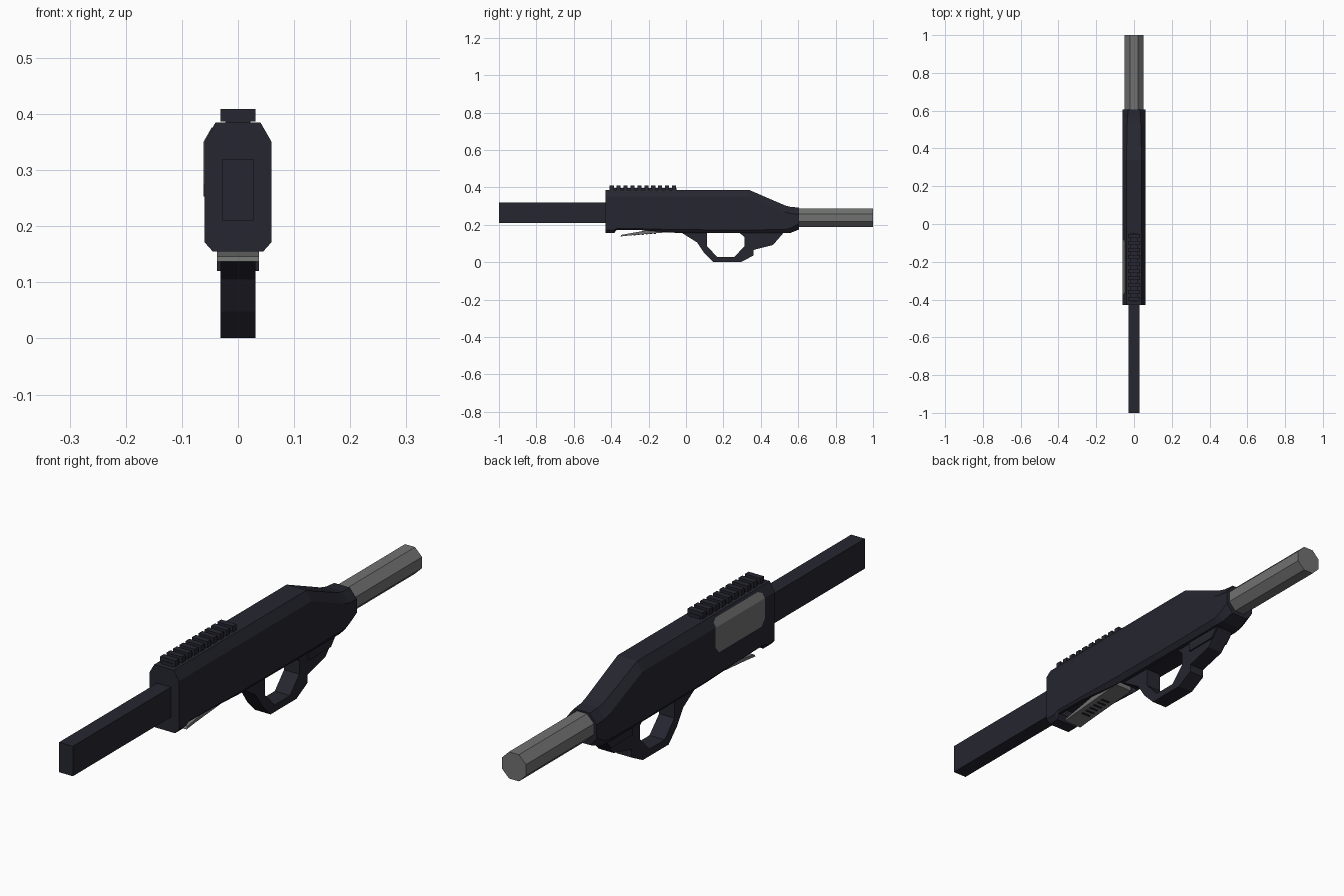
import bpy, bmesh, math

if "Cube" in bpy.data.objects:
    bpy.data.objects.remove(bpy.data.objects["Cube"])


def material(name, rgb):
    m = bpy.data.materials.new(name)
    m.diffuse_color = (*rgb, 1)
    m.use_nodes = True
    m.node_tree.nodes["Principled BSDF"].inputs["Base Color"].default_value = m.diffuse_color
    return m


DARK = material("dark gunmetal", (0.019, 0.019, 0.030))
GREY = material("grey steel", (0.16, 0.165, 0.16))


def loft(name, rings, mat):
    """Join equal-sized closed rings of points into a capped solid."""
    bm = bmesh.new()
    loops = [[bm.verts.new(p) for p in r] for r in rings]
    n = len(loops[0])
    for a, b in zip(loops, loops[1:]):
        for i in range(n):
            bm.faces.new((a[i], a[(i + 1) % n], b[(i + 1) % n], b[i]))
    bm.faces.new(loops[0])
    bm.faces.new(loops[-1])
    bmesh.ops.recalc_face_normals(bm, faces=bm.faces)
    me = bpy.data.meshes.new(name)
    bm.to_mesh(me)
    bm.free()
    me.materials.append(mat)
    ob = bpy.data.objects.new(name, me)
    bpy.context.collection.objects.link(ob)
    return ob


def prism(name, profile, half, mat):
    """Side profile (y, z) extruded across x."""
    return loft(name, [[(x, y, z) for y, z in profile] for x in (-half, half)], mat)


def box(name, half, y0, y1, z0, z1, mat):
    return prism(name, [(y0, z0), (y1, z0), (y1, z1), (y0, z1)], half, mat)


def cut(ob, cutter):
    cutter.hide_render = True
    cutter.hide_viewport = True
    cutter.display_type = 'WIRE'
    mod = ob.modifiers.new("cut", 'BOOLEAN')
    mod.operation = 'DIFFERENCE'
    mod.solver = 'EXACT'
    mod.object = cutter


def octagon(y, zb, zt, w, wb, wt, cb, ct):
    """Chamfered cross-section: bottom/top half widths and chamfer heights."""
    r = [(wb, zb), (w, zb + cb), (w, zt - ct), (wt, zt)]
    return [(x, y, z) for x, z in r] + [(-x, y, z) for x, z in reversed(r)]


# Receiver: lofted chamfered sections, sloping down at the rear
stations = [(-0.43, .155, .385, .06, .045, .04, .017, .035),
            (-0.385, .155, .385, .06, .045, .04, .017, .035),
            (-0.37, .173, .385, .06, .052, .04, .008, .035),
            (-0.24, .171, .385, .06, .052, .04, .008, .035),
            (-0.06, .157, .385, .06, .045, .04, .017, .035),
            (0.34, .155, .385, .06, .045, .04, .017, .035),
            (0.53, .155, .303, .06, .045, .036, .02, .035),
            (0.56, .157, .295, .06, .042, .034, .025, .035),
            (0.605, .175, .292, .06, .034, .032, .032, .035)]
receiver = loft("receiver", [octagon(*s) for s in stations], DARK)
cut(receiver, box("loading_port_cutter", .042, -.37, -.03, .10, .20, DARK))

# Front bar and octagonal rear tube
box("front_bar", .028, -1, -.40, .21, .32, DARK)
R = .049 / math.cos(math.pi / 8)
tube = [[(R * math.cos(a), y, .238 + R * math.sin(a))
         for a in (math.pi / 8 + i * math.pi / 4 for i in range(8))] for y in (.56, 1)]
loft("rear_tube", tube, GREY)

# Sight rail with teeth
box("rail_base", .022, -.41, -.05, .38, .396, DARK)
for i in range(10):
    y = -.408 + i * .037
    box("rail_tooth", .031, y, y + .022, .387, .409, DARK)

# Trigger guard with open loop, rear block and trigger
guard = prism("trigger_guard", [(-.02, .165), (-.02, .155), (.06, .105), (.098, .048), (.145, .001),
                                (.295, .001), (.36, .035), (.36, .065), (.465, .092),
                                (.52, .155), (.52, .165)], .031, DARK)
cut(guard, prism("guard_hole_cutter", [(.112, .155), (.112, .085), (.168, .027), (.258, .027),
                                       (.312, .085), (.312, .135), (.288, .155)], .1, DARK))
prism("guard_rear_block", [(.36, .16), (.36, .12), (.488, .12), (.522, .16)], .037, DARK)

# Shell lifter with grip ridges
prism("shell_lifter", [(-.352, .137), (-.30, .143), (-.06, .163), (-.06, .180),
                       (-.20, .172), (-.345, .146)], .037, GREY)
for i in range(6):
    y = -.28 + i * .022
    z = .143 + (y + .30) / .24 * .02
    box("lifter_groove", .018, y, y + .009, z - .002, z + .004, DARK)

# Ejection port plate wrapping the left side and upper chamfer
def port_ring(y, low, high):
    side = [(-.0615, low), (-.0615, .3505), (-.0615 + .02 * high, .3505 + .035 * high)]
    inner = [(-.055 + .02 * high, .345 + .035 * high), (-.055, .345), (-.055, low)]
    return [(x, y, z) for x, z in side + inner]


loft("ejection_port", [port_ring(-.37, .275, .45), port_ring(-.352, .253, .75),
                       port_ring(-.103, .253, .75), port_ring(-.085, .275, .45)], GREY)
